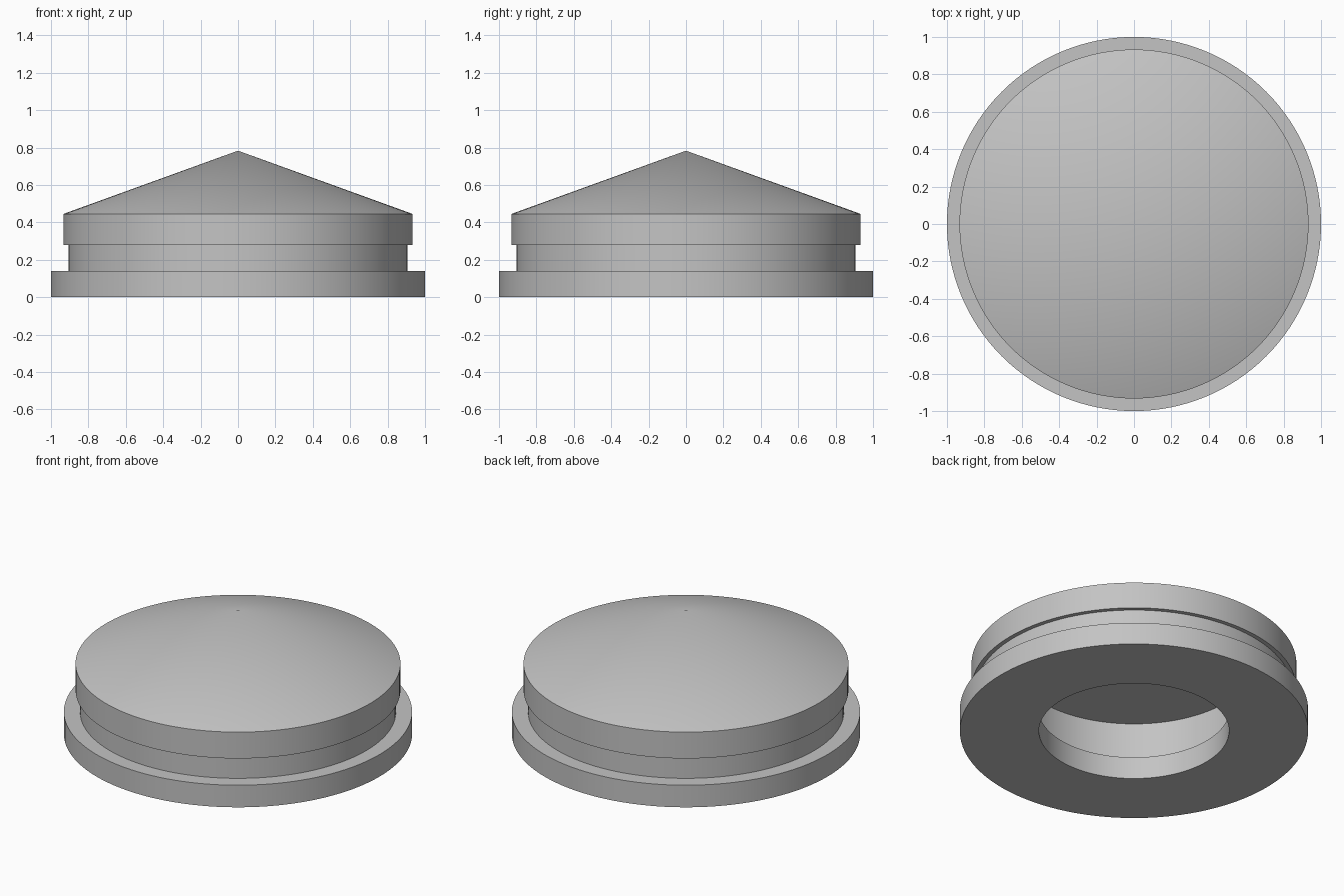
import bpy
import bmesh
import math

SEGMENTS = 128

if "Cube" in bpy.data.objects:
    bpy.data.objects.remove(bpy.data.objects["Cube"], do_unlink=True)

# Plain grey material
grey = bpy.data.materials.new("plain grey")
grey.use_nodes = True
colour = (0.55, 0.55, 0.55, 1)
grey.diffuse_color = colour
grey.node_tree.nodes["Principled BSDF"].inputs["Base Color"].default_value = colour


def lathe(name, profile, material):
    """Turn a (radius, height) profile around the z axis."""
    bm = bmesh.new()
    verts = [bm.verts.new((r, 0, z)) for r, z in profile]
    edges = [bm.edges.new(pair) for pair in zip(verts, verts[1:])]
    bmesh.ops.spin(bm, geom=verts + edges, cent=(0, 0, 0), axis=(0, 0, 1),
                   angle=math.tau, steps=SEGMENTS, use_duplicate=False)
    bmesh.ops.remove_doubles(bm, verts=bm.verts, dist=0.0005)
    bmesh.ops.recalc_face_normals(bm, faces=bm.faces)
    mesh = bpy.data.meshes.new(name)
    bm.to_mesh(mesh)
    bm.free()
    mesh.materials.append(material)
    obj = bpy.data.objects.new(name, mesh)
    bpy.context.collection.objects.link(obj)
    bpy.ops.object.select_all(action="DESELECT")
    obj.select_set(True)
    bpy.context.view_layer.objects.active = obj
    bpy.ops.object.shade_smooth_by_angle(angle=math.radians(15))
    return obj


# Hollow turned body: chamber, opening, flange, groove, band and cone
lathe("conical_cap", [
    (0, 0.445), (0.69, 0.445),        # chamber ceiling
    (0.69, 0.14), (0.546, 0.14),      # chamber wall and inner lip
    (0.546, 0), (1, 0),               # opening and underside
    (1, 0.14), (0.907, 0.14),         # flange
    (0.907, 0.278), (0.933, 0.278),   # groove
    (0.933, 0.445), (0, 0.783),       # band and cone
], grey)
